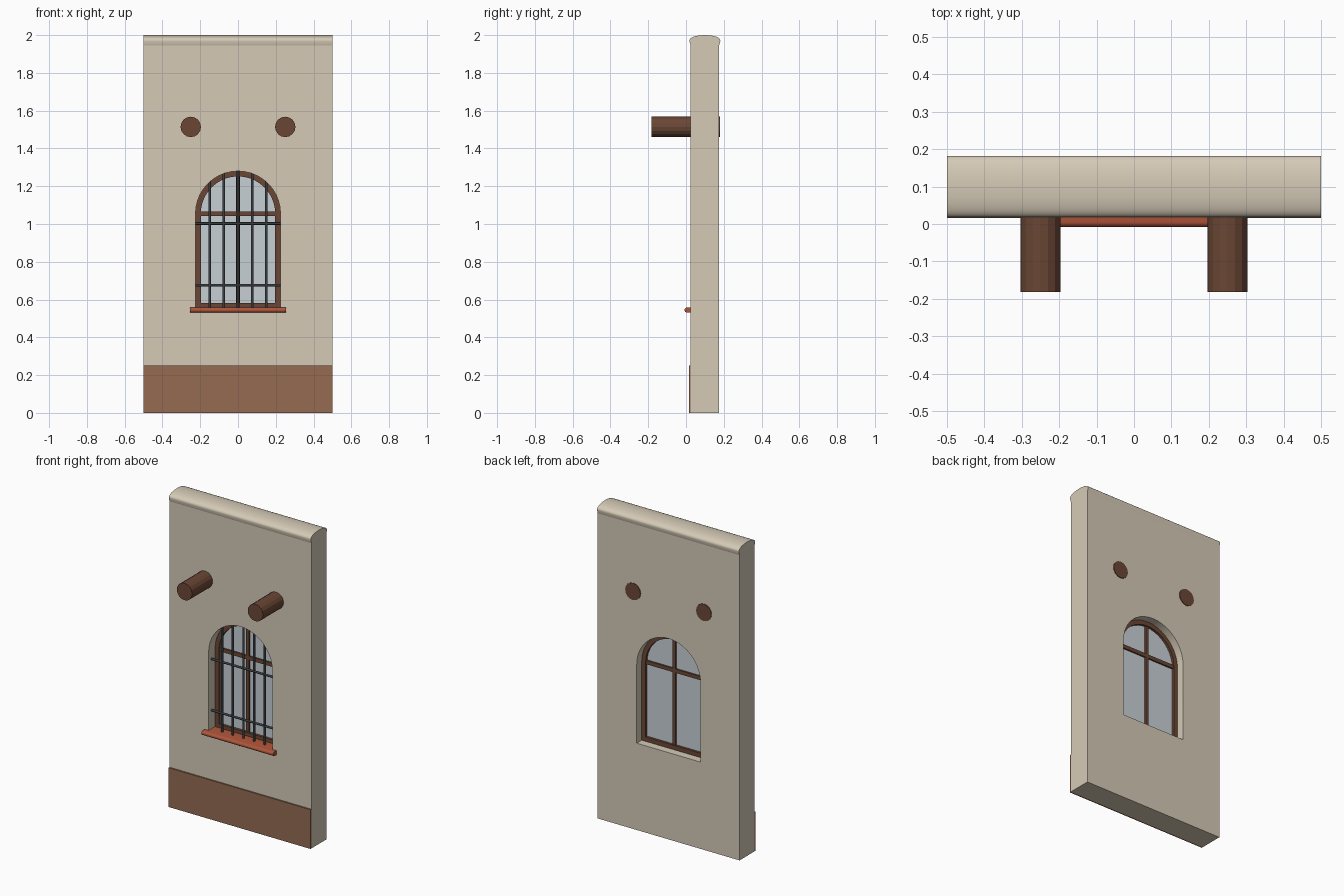
import bpy, bmesh, math
from mathutils import Matrix, Vector

cube = bpy.data.objects.get("Cube")
if cube:
    bpy.data.objects.remove(cube, do_unlink=True)


def material(name, rgb):
    m = bpy.data.materials.new(name)
    m.use_nodes = True
    colour = (*[(c / 255) ** 2.2 for c in rgb], 1)
    m.diffuse_color = colour
    m.node_tree.nodes["Principled BSDF"].inputs["Base Color"].default_value = colour
    return m


plaster = material("cream plaster", (212, 201, 181))
skirting = material("brown paint", (147, 107, 82))
timber = material("dark timber", (106, 72, 56))
clay = material("red clay", (174, 86, 60))
iron = material("dark iron", (62, 66, 68))
pane = material("pale glass", (198, 207, 212))


def finish(name, bm, mat, angle=30):
    bmesh.ops.recalc_face_normals(bm, faces=bm.faces)
    mesh = bpy.data.meshes.new(name)
    bm.to_mesh(mesh)
    bm.free()
    mesh.materials.append(mat)
    mesh.shade_smooth()
    mesh.set_sharp_from_angle(angle=math.radians(angle))
    obj = bpy.data.objects.new(name, mesh)
    bpy.context.collection.objects.link(obj)
    return obj


def plate(name, loops, y0, y1, mat):
    """Fill x-z outlines (inner loops become holes) and extrude along y."""
    bm = bmesh.new()
    edges = []
    for loop in loops:
        vs = [bm.verts.new((x, y0, z)) for x, z in loop]
        edges += [bm.edges.new((a, b)) for a, b in zip(vs, vs[1:] + vs[:1])]
    bmesh.ops.triangle_fill(bm, edges=edges, use_beauty=True, normal=(0, -1, 0))
    ext = bmesh.ops.extrude_face_region(bm, geom=bm.faces[:], use_keep_orig=True)
    verts = [v for v in ext["geom"] if isinstance(v, bmesh.types.BMVert)]
    bmesh.ops.translate(bm, verts=verts, vec=(0, y1 - y0, 0))
    return finish(name, bm, mat)


def lengthwise(name, profile, half, mat):
    """Run a y-z profile along x."""
    bm = bmesh.new()
    face = bm.faces.new([bm.verts.new((-half, y, z)) for y, z in profile])
    ext = bmesh.ops.extrude_face_region(bm, geom=[face], use_keep_orig=True)
    verts = [v for v in ext["geom"] if isinstance(v, bmesh.types.BMVert)]
    bmesh.ops.translate(bm, verts=verts, vec=(2 * half, 0, 0))
    return finish(name, bm, mat)


def rod(name, start, end, radius, sides, mat, angle=50):
    a, b = Vector(start), Vector(end)
    turn = (b - a).to_track_quat("Z", "Y").to_matrix().to_4x4()
    bm = bmesh.new()
    bmesh.ops.create_cone(bm, cap_ends=True, segments=sides, radius1=radius,
                          radius2=radius, depth=(b - a).length,
                          matrix=Matrix.Translation((a + b) / 2) @ turn)
    return finish(name, bm, mat, angle)


def rect(x0, x1, z0, z1):
    return [(x0, z0), (x1, z0), (x1, z1), (x0, z1)]


SPRING, RADIUS, FLOOR = 1.055, 0.225, 0.553


def arch(inset=0, steps=20):
    r = RADIUS - inset
    curve = [(r * math.cos(math.pi * i / steps), SPRING + r * math.sin(math.pi * i / steps))
             for i in range(steps + 1)]
    return [(-r, FLOOR + inset), (r, FLOOR + inset)] + curve


# Wall with arched opening, rounded coping and painted base
plate("wall", [rect(-0.5, 0.5, 0, 1.95), arch()], 0.025, 0.175, plaster)
dome = [(0.1 + 0.082 * math.cos(math.pi * i / 18),
         1.968 + 0.032 * math.sin(math.pi * i / 18) ** 0.8) for i in range(19)]
lengthwise("wall_coping", [(0.175, 1.945)] + dome + [(0.025, 1.945)], 0.5, plaster)
plate("painted_base", [rect(-0.5, 0.5, 0, 0.25)], 0.016, 0.026, skirting)

# Timber window with glass
plate("window_frame", [arch(), arch(0.028)], 0.09, 0.125, timber)
plate("window_mullion", [rect(-0.011, 0.011, 0.57, 1.265)], 0.095, 0.12, timber)
plate("window_transom", [rect(-0.21, 0.21, 1.043, 1.067)], 0.095, 0.12, timber)
plate("window_glass", [arch(0.01)], 0.105, 0.11, pane)

# Clay sill with a rounded nose
nose = [(0.006 - 0.014 * math.sin(math.pi * i / 8),
         0.5445 + 0.0135 * math.cos(math.pi * i / 8)) for i in range(9)]
lengthwise("window_sill", [(0.095, 0.558)] + nose + [(0.095, 0.531)], 0.253, clay)

# Iron grille
for i in range(-2, 3):
    x = i * 0.075
    top = SPRING + math.sqrt(RADIUS ** 2 - x ** 2)
    rod(f"upright_bar_{i + 3}", (x, 0.055, 0.55), (x, 0.055, top + 0.005), 0.007, 8, iron)
for label, z in (("lower", 0.676), ("upper", 1.003)):
    rod(f"{label}_cross_bar", (-0.235, 0.055, z), (0.235, 0.055, z), 0.007, 8, iron)

# Beams through the wall
for side, x in (("left", 0.25), ("right", -0.25)):
    rod(f"{side}_beam", (x, -0.182, 1.514), (x, 0.179, 1.514), 0.054, 16, timber, 15)
